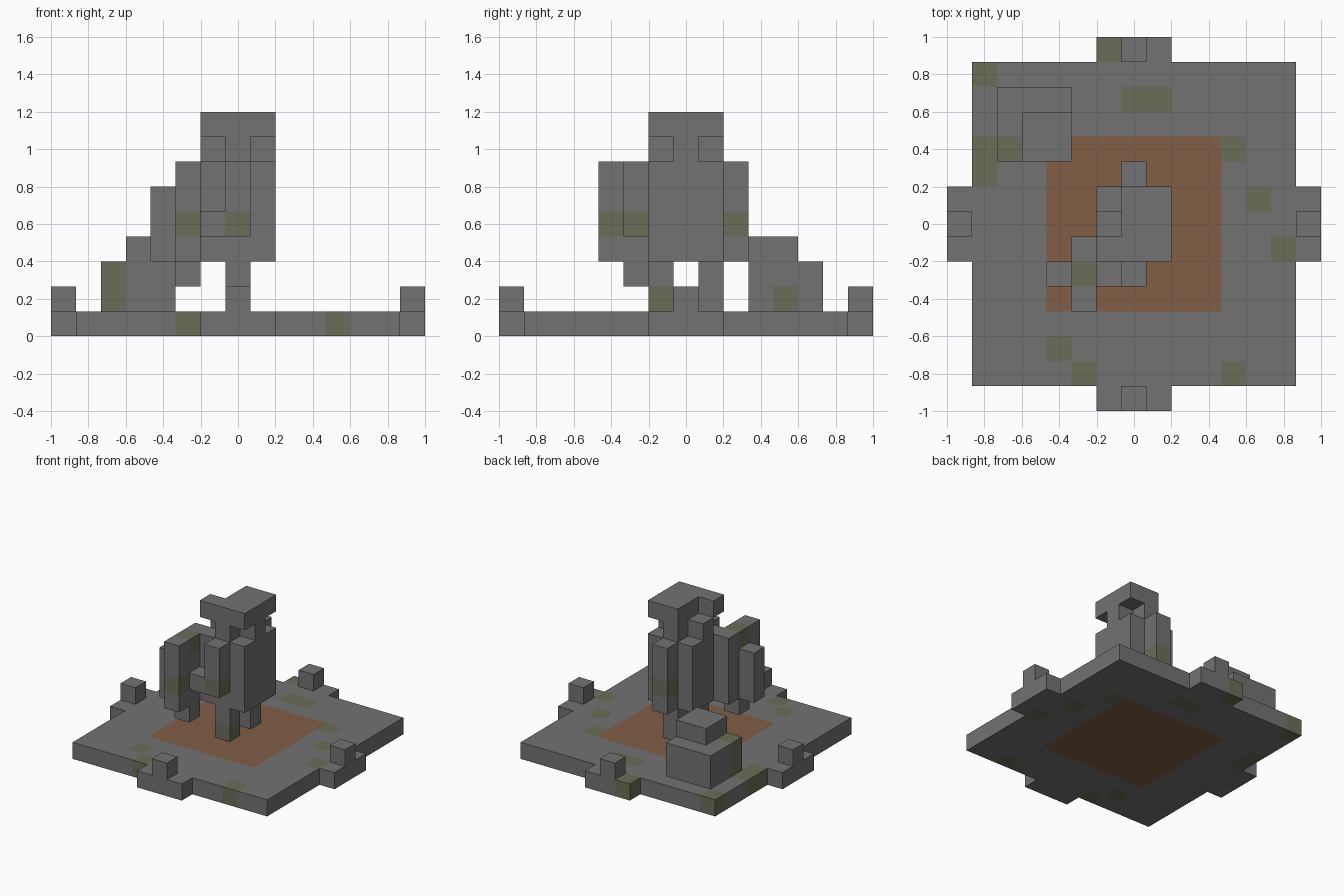
import bpy
import bmesh
from itertools import product
from mathutils import Vector

U = 2 / 15  # size of one block

cube = bpy.data.objects.get("Cube")
if cube:
    bpy.data.objects.remove(cube)


def material(name, rgb):
    mat = bpy.data.materials.new(name)
    mat.use_nodes = True
    mat.diffuse_color = (*rgb, 1)
    bsdf = mat.node_tree.nodes["Principled BSDF"]
    bsdf.inputs["Base Color"].default_value = (*rgb, 1)
    bsdf.inputs["Roughness"].default_value = 0.9
    return mat


MATERIALS = [
    material("stone_grey", (0.17, 0.17, 0.17)),
    material("earth_brown", (0.22, 0.112, 0.062)),
    material("moss_green", (0.142, 0.155, 0.096)),
]


def box(x, y, z):
    """Block cells in inclusive index ranges; a single number is one cell."""
    spans = [(r, r) if isinstance(r, int) else r for r in (x, y, z)]
    return set(product(*(range(a, b + 1) for a, b in spans)))


# Every part as a union of block ranges
PARTS = {
    "base_slab": box((-6, 6), (-6, 6), 0),
    "front_tab": box((-1, 1), -7, 0) | box(0, -7, 1),
    "back_tab": box((-1, 1), 7, 0) | box(0, 7, 1),
    "right_tab": box(-7, (-1, 1), 0) | box(-7, 0, 1),
    "left_tab": box(7, (-1, 1), 0) | box(7, 0, 1),
    "corner_boulder": box((-5, -3), (3, 5), (1, 2)) | box((-4, -3), (3, 4), 3),
    "front_leg": box(0, -1, (1, 2)),
    "back_leg": box(0, 1, (1, 2)),
    "tower_body": box((-1, 1), (-1, 1), (3, 6)),
    "tower_neck": box((-1, 1), 0, 7) | box(0, (-1, 1), 7),
    "tower_cap": box((0, 1), (-1, 1), 8) | box(-1, -1, 8),
    "back_buttress": box(0, 2, (3, 6)),
    "front_buttress": box(0, -2, (4, 6)) | box(-1, -2, 4),
    "side_wing": box(-2, (-3, -1), (3, 6)) | box(-2, -2, 2),
    "side_wing_step": box(-3, -2, (3, 5)),
}
OCCUPIED = set().union(*PARTS.values())

# Mossy blocks: ground patches, then patches on the raised parts
MOSS = {(x, y, 0) for x, y in (
    (-1, 7), (-6, 6), (0, 5), (1, 5), (4, 3), (5, 1), (6, -1),
    (-6, 3), (-6, 2), (-3, -5), (-2, -6), (4, -6))}
MOSS |= box(-5, 3, (1, 2)) | box(-3, 4, 1) | box(0, -1, 1)
MOSS |= box(0, -2, 4) | box(-2, -3, 4) | box(0, 2, 4) | box(-2, -2, 6)


def colour_of(cell):
    if cell in MOSS:
        return 2
    x, y, z = cell
    return 1 if z == 0 and max(abs(x), abs(y)) <= 3 else 0


def build(name, cells):
    """Skin the exposed sides of the cells and merge flat areas."""
    bm = bmesh.new()
    for cell in sorted(cells):
        for axis, sign in product(range(3), (-1, 1)):
            step = [0, 0, 0]
            step[axis] = sign
            if tuple(c + s for c, s in zip(cell, step)) in OCCUPIED:
                continue
            n = Vector(step)
            a = Vector([float(i == (axis + 1) % 3) for i in range(3)])
            b = n.cross(a)
            middle = Vector(cell) + Vector((0, 0, 0.5)) + n / 2
            ring = [middle + (p * a + q * b) / 2
                    for p, q in ((-1, -1), (1, -1), (1, 1), (-1, 1))]
            face = bm.faces.new([bm.verts.new(v * U) for v in ring])
            face.material_index = colour_of(cell)
    bmesh.ops.remove_doubles(bm, verts=bm.verts[:], dist=U / 100)
    bmesh.ops.dissolve_limit(bm, angle_limit=0.01, verts=bm.verts[:],
                             edges=bm.edges[:], delimit={"MATERIAL"})
    mesh = bpy.data.meshes.new(name)
    bm.to_mesh(mesh)
    bm.free()
    for mat in MATERIALS:
        mesh.materials.append(mat)
    bpy.context.collection.objects.link(bpy.data.objects.new(name, mesh))


for part, cells in PARTS.items():
    build(part, cells)
